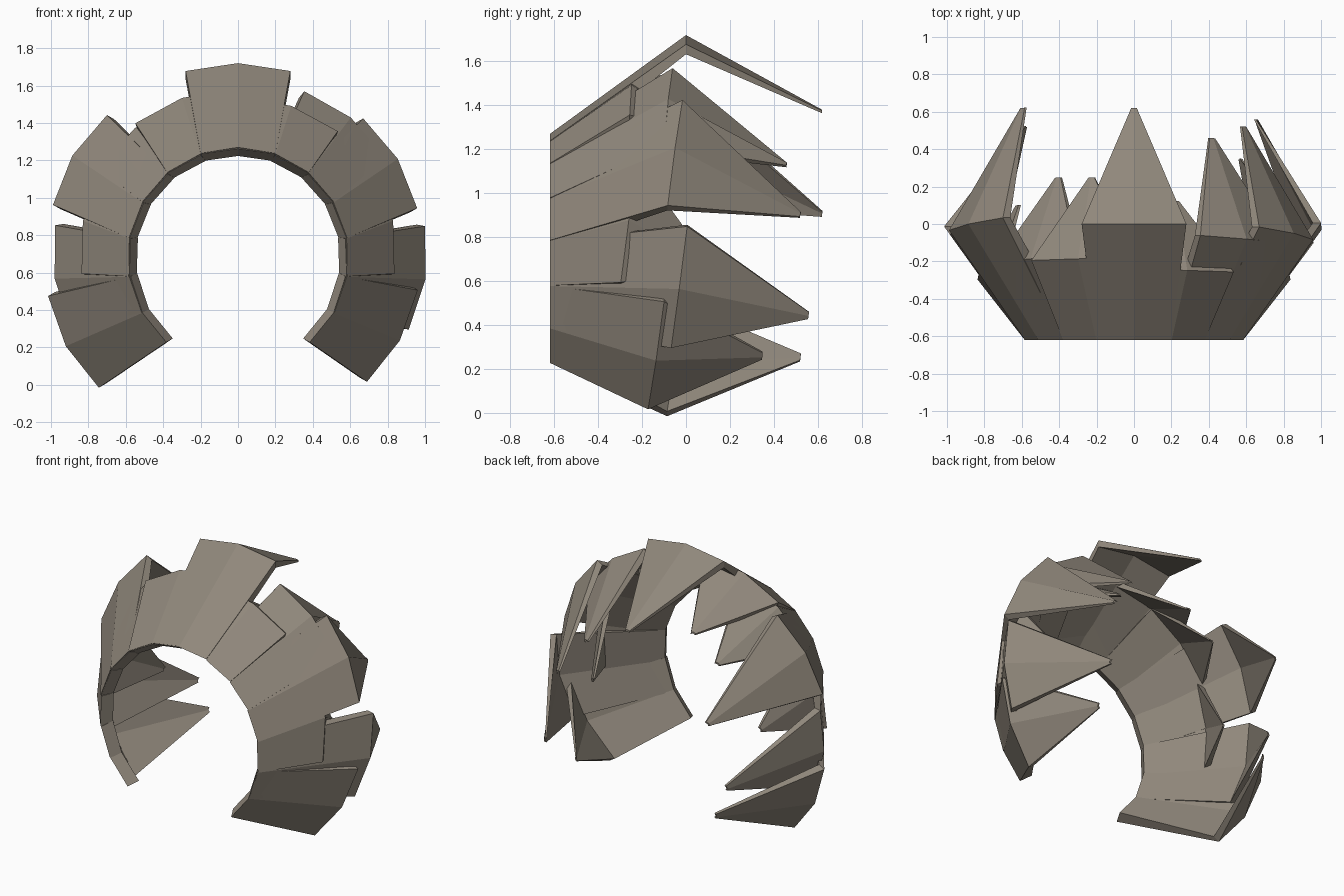
import bpy, bmesh, math
from mathutils import Vector

if "Cube" in bpy.data.objects:
    bpy.data.objects.remove(bpy.data.objects["Cube"])

# one stone-brown colour for every plate
mat = bpy.data.materials.new("stone brown")
mat.diffuse_color = (0.28, 0.245, 0.2, 1)
mat.use_nodes = True
mat.node_tree.nodes["Principled BSDF"].inputs["Base Color"].default_value = mat.diffuse_color

CENTRE_Z, BASE_R, BASE_Y = 0.68, 0.59, -0.62

# shape changes from the top plate (step 0) to the lowest plates (step 6):
# rim slides up and out, tip droops, rim leans back at its upper corner
RIM_UP = [0, 0.01, 0.02, 0.03, 0.05, 0.06, 0.05]
RIM_OUT = [0, 0, -0.02, 0, 0, -0.01, 0.03]
TIP_UP = [0, -0.01, -0.03, -0.1, -0.11, -0.12, -0.08]
TIP_OUT = [0, -0.02, -0.06, -0.06, -0.03, 0, 0.04]
LEAN = [0, 0.03, 0.07, 0.12, 0.13, 0.13, 0.13]


def plate(name, step, s, mirror=1):
    """Folded, pointed shell plate: base edge, wide rim, then a tip bent inwards."""
    a = math.radians(90 - 20 * step)
    up = Vector((-math.sin(a), 0, math.cos(a)))
    radial = Vector((math.cos(a), 0, math.sin(a)))
    tuck = 0.01 if step else 0
    # stations: back, height, slide, half width, ridge drop, thickness, underside setback, lean
    stations = [
        (0, 0, 0, 0.2, 0.032, 0.04, 0.07, 0),
        (0.62 * s, 0.45 * s + RIM_OUT[step], RIM_UP[step], 0.28, 0.042, 0.045, 0, LEAN[step]),
        (1.24 * s, 0.11 * s + TIP_OUT[step], TIP_UP[step], 0.015, 0.004, 0.012, 0, LEAN[step])]
    verts, faces = [], []
    for v, h, slide, w, drop, thick, setback, lean in stations:
        for under in (0, 1):
            for side in (-1, 0, 1):
                height = h - abs(side) * drop - under * thick - (tuck if side > 0 else 0)
                p = (Vector((0, BASE_Y + v + under * setback + side * w * lean, CENTRE_Z))
                     + up * (side * w + slide) + radial * (BASE_R + height))
                p.x *= mirror
                verts.append(p)
    loop = [0, 1, 2, 5, 4, 3]
    for k in (0, 6):
        for i in range(6):
            j = (i + 1) % 6
            faces.append((k + loop[i], k + loop[j], k + 6 + loop[j], k + 6 + loop[i]))
    # end caps, split at the ridge
    for k in (0, 12):
        faces += [(k, k + 3, k + 4, k + 1), (k + 1, k + 4, k + 5, k + 2)]
    me = bpy.data.meshes.new(name)
    me.from_pydata(verts, [], faces)
    me.materials.append(mat)
    ob = bpy.data.objects.new(name, me)
    bpy.context.collection.objects.link(ob)
    # consistent outward normals
    bm = bmesh.new()
    bm.from_mesh(me)
    bmesh.ops.recalc_face_normals(bm, faces=bm.faces)
    bm.to_mesh(me)
    bm.free()


# plates fan out from the top one, every 20 degrees down both sides
plate("top_plate", 0, 1.0)
right = [0.6, 0.87, 0.92, 0.58, 0.95, 0.78]
left = [0.7, 0.7, 1.0, 0.58, 0.9, 0.92]
for i in range(6):
    plate(f"right_plate_{i + 1}", i + 1, right[i])
    plate(f"left_plate_{i + 1}", i + 1, left[i], -1)
